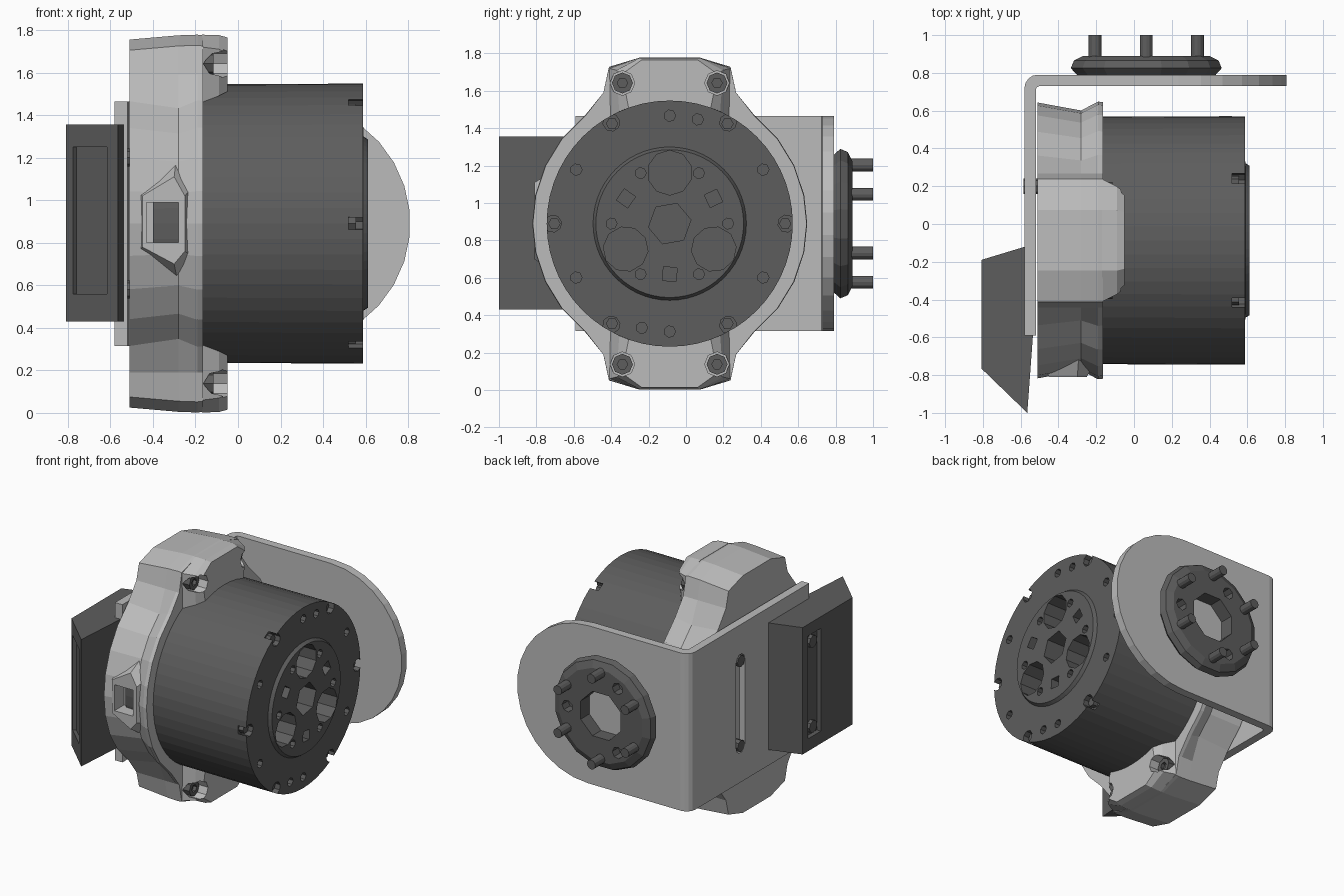
import bpy, bmesh, math

if "Cube" in bpy.data.objects:
    bpy.data.objects.remove(bpy.data.objects["Cube"])

CY, CZ = -0.087, 0.89      # motor axis (runs along x)


def material(name, v):
    m = bpy.data.materials.new(name)
    m.diffuse_color = (v, v, v, 1)
    m.use_nodes = True
    m.node_tree.nodes["Principled BSDF"].inputs["Base Color"].default_value = m.diffuse_color
    return m


DARK, LIGHT = material("dark_grey", 0.11), material("light_grey", 0.5)


def place(axis, t, u, v):
    return {'x': (t, u, v), 'y': (u, t, v), 'z': (u, v, t)}[axis]


def ngon(u, v, r, n, rot=0.0):
    return [(u + r * math.cos(math.radians(rot) + math.tau * i / n),
             v + r * math.sin(math.radians(rot) + math.tau * i / n)) for i in range(n)]


def polar(u, v, r, deg):
    return u + r * math.cos(math.radians(deg)), v + r * math.sin(math.radians(deg))


def add_loft(bm, axis, sections):
    """Join equal-length outlines placed along an axis into a closed solid."""
    rings = [[bm.verts.new(place(axis, t, u, v)) for u, v in pts] for t, pts in sections]
    for a, b in zip(rings, rings[1:]):
        for i in range(len(a)):
            j = (i + 1) % len(a)
            bm.faces.new((a[i], a[j], b[j], b[i]))
    bm.faces.new(rings[0][::-1])
    bm.faces.new(rings[-1])


def solid(name, lofts, mat):
    bm = bmesh.new()
    for axis, sections in lofts:
        add_loft(bm, axis, sections)
    bmesh.ops.recalc_face_normals(bm, faces=bm.faces)
    me = bpy.data.meshes.new(name)
    bm.to_mesh(me)
    bm.free()
    me.materials.append(mat)
    ob = bpy.data.objects.new(name, me)
    bpy.context.collection.objects.link(ob)
    return ob


def prism(axis, a, b, pts):
    return axis, [(a, pts), (b, pts)]


def boolean(ob, lofts, op='DIFFERENCE'):
    cutter = solid("cutter", lofts, ob.data.materials[0])
    cutter.hide_render = True
    mod = ob.modifiers.new("cut", 'BOOLEAN')
    mod.operation, mod.solver, mod.object = op, 'EXACT', cutter
    bpy.context.view_layer.objects.active = ob
    bpy.ops.object.modifier_apply(modifier=mod.name)
    bpy.data.objects.remove(cutter)


# motor body with a raised output disc
N = 56
body = solid("motor_body", [('x', [(x, ngon(CY, CZ, r, N)) for x, r in
             ((-0.40, 0.64), (-0.16, 0.655), (0.588, 0.658), (0.589, 0.41), (0.612, 0.395))])], DARK)
holes = [prism('x', 0.42, 0.7, ngon(CY, CZ, 0.115, 6, 10))]
for a in (90, 210, 330):                                   # large round pockets
    holes.append(prism('x', 0.40, 0.7, ngon(*polar(CY, CZ, 0.272, a), 0.12, 10, a)))
for a in (30, 150, 270):                                   # square pockets
    holes.append(prism('x', 0.53, 0.7, ngon(*polar(CY, CZ, 0.27, a), 0.052, 4, a + 40)))
for a in (0, 60, 120, 180, 240, 300):                      # disc screw holes
    holes.append(prism('x', 0.53, 0.7, ngon(*polar(CY, CZ, 0.312, a), 0.03, 7)))
for a in (30, 75, 90, 150, 210, 255, 270, 330):            # rim screw holes
    holes.append(prism('x', 0.53, 0.7, ngon(*polar(CY, CZ, 0.577, a), 0.031, 7)))
for a in range(0, 360, 60):                                # rim notches
    holes.append(prism('x', 0.52, 0.7, ngon(*polar(CY, CZ, 0.624, a), 0.046, 8, 11)))
boolean(body, holes)
solid("rim_screws", [prism('x', 0.51, 0.555, ngon(*polar(CY, CZ, 0.617, a), 0.033, 6))
                     for a in range(0, 360, 60)], DARK)


# clamp ring: round sides with a lobe above and below
def clamp_outline(r, h):
    q = [polar(0, 0, r, a) for a in (12, 25, 38, 52)]
    q += [(0.355, 0.70), (0.325, h - 0.05), (0.16, h)]
    half = [(r, 0)] + q + [(-y, z) for y, z in q[::-1]] + [(-r, 0)]
    full = half + [(y, -z) for y, z in half[-2:0:-1]]
    return [(CY + y, CZ + z) for y, z in full]


ring = solid("clamp_ring", [('x', [(-0.51, clamp_outline(0.73, 0.865)), (-0.28, clamp_outline(0.688, 0.885)),
             (-0.19, clamp_outline(0.735, 0.888)), (-0.165, clamp_outline(0.732, 0.885))])], LIGHT)

# connector housing on the front of the ring
port = solid("connector_housing", [('y', [
    (-0.66, [(-0.50, 0.70), (-0.50, 1.05), (-0.29, 1.20), (-0.17, 1.12), (-0.17, 0.70), (-0.28, 0.60)]),
    (-0.81, [(-0.45, 0.78), (-0.45, 1.02), (-0.30, 1.11), (-0.25, 1.02), (-0.25, 0.76), (-0.30, 0.70)])])], LIGHT)
slot = [prism('y', -0.9, -0.70, [(-0.43, 0.80), (-0.43, 0.99), (-0.28, 0.99), (-0.28, 0.80)])]
boolean(port, slot)
boolean(ring, slot)

# clamp lobes reaching over the body, with screw pockets
for s, label in ((1, "upper"), (-1, "lower")):
    def lobe_pts(w0, z0, w1, z1, w2, z2):
        half = [(w0, z0), (w1, z1), (w2, z2)]
        return [(CY + y, CZ + s * z) for y, z in half + [(-y, z) for y, z in half[::-1]]]
    lobe = solid(label + "_clamp_lobe", [('x', [
        (-0.17, lobe_pts(0.32, 0.57, 0.325, 0.83, 0.16, 0.888)),
        (-0.09, lobe_pts(0.27, 0.60, 0.285, 0.82, 0.16, 0.886)),
        (-0.05, lobe_pts(0.22, 0.62, 0.255, 0.80, 0.15, 0.875))])], LIGHT)
    spots = [(CY + d * 0.253, CZ + s * 0.752) for d in (1, -1)]
    boolean(lobe, [prism('x', -0.2, 0.0, ngon(*p, 0.066, 8)) for p in spots])
    screws = solid(label + "_clamp_screws", [prism('x', -0.2, -0.115, ngon(*p, 0.056, 8)) for p in spots], DARK)
    boolean(screws, [prism('x', -0.14, 0.0, ngon(*p, 0.028, 6)) for p in spots])

# L-shaped bracket: bent strip trimmed to a round-ended side plate
outer = [polar(-0.51, 0.72, 0.07, a) for a in (90, 112, 135, 158, 180)]
inner = [polar(-0.50, 0.71, 0.02, a) for a in (180, 135, 90)]
strip = [(0.85, 0.79)] + outer + [(-0.58, -0.59), (-0.52, -0.59)] + inner + [(0.85, 0.73)]
bracket = solid("corner_bracket", [prism('z', 0.2, 1.6, strip)], LIGHT)
trim = [(-0.7, CZ + 0.575), (-0.7, CZ - 0.575)] + [polar(0.235, CZ, 0.575, a) for a in range(-90, 91, 12)]
boolean(bracket, [prism('y', -1.2, 1.2, trim)], 'INTERSECT')
slot_pts = [polar(0.2, CZ + 0.31, 0.05, a) for a in range(0, 181, 36)]
slot_pts += [polar(0.2, CZ - 0.31, 0.05, a) for a in range(180, 361, 36)]
boolean(bracket, [prism('x', -0.7, -0.535, slot_pts)])
solid("bracket_screws", [prism('x', -0.585, -0.51, ngon(0.2, CZ + s * 0.31, 0.042, 8)) for s in (1, -1)], DARK)

# mounting flange with pins on the side plate
FX = 0.065
flange = solid("mounting_flange", [('y', [(y, ngon(FX, CZ, r, 16, 11)) for y, r in
               ((0.785, 0.37), (0.825, 0.407), (0.865, 0.39), (0.89, 0.34))])], DARK)
boolean(flange, [prism('y', 0.7, 1.0, ngon(FX, CZ, 0.175, 8, 22.5))] +
        [prism('y', 0.82, 1.0, ngon(*polar(FX, CZ, 0.27, a), 0.042, 7)) for a in (0, 120, 240)])
solid("flange_pins", [prism('y', 0.84, 1.0, ngon(*polar(FX, CZ, 0.313, a), 0.034, 12))
                      for a in range(30, 360, 60)], DARK)

# wedge-shaped control box behind the bracket
box = solid("control_box", [prism('z', 0.43, 1.355, [
    (-0.808, -0.19), (-0.577, -0.12), (-0.535, -0.59), (-0.565, -1.0), (-0.808, -0.765)])], DARK)
boolean(box, [
    prism('z', 0.56, 1.25, [(-0.81, -0.83), (-0.65, -0.985), (-0.598, -0.935), (-0.76, -0.778)]),
    prism('z', 0.52, 1.27, [(-0.9, -0.25), (-0.9, -0.40), (-0.775, -0.40), (-0.775, -0.25)])])
solid("control_box_screws", [prism('x', -0.80, -0.76, ngon(-0.325, CZ + s * 0.31, 0.045, 8))
                             for s in (1, -1)], DARK)
